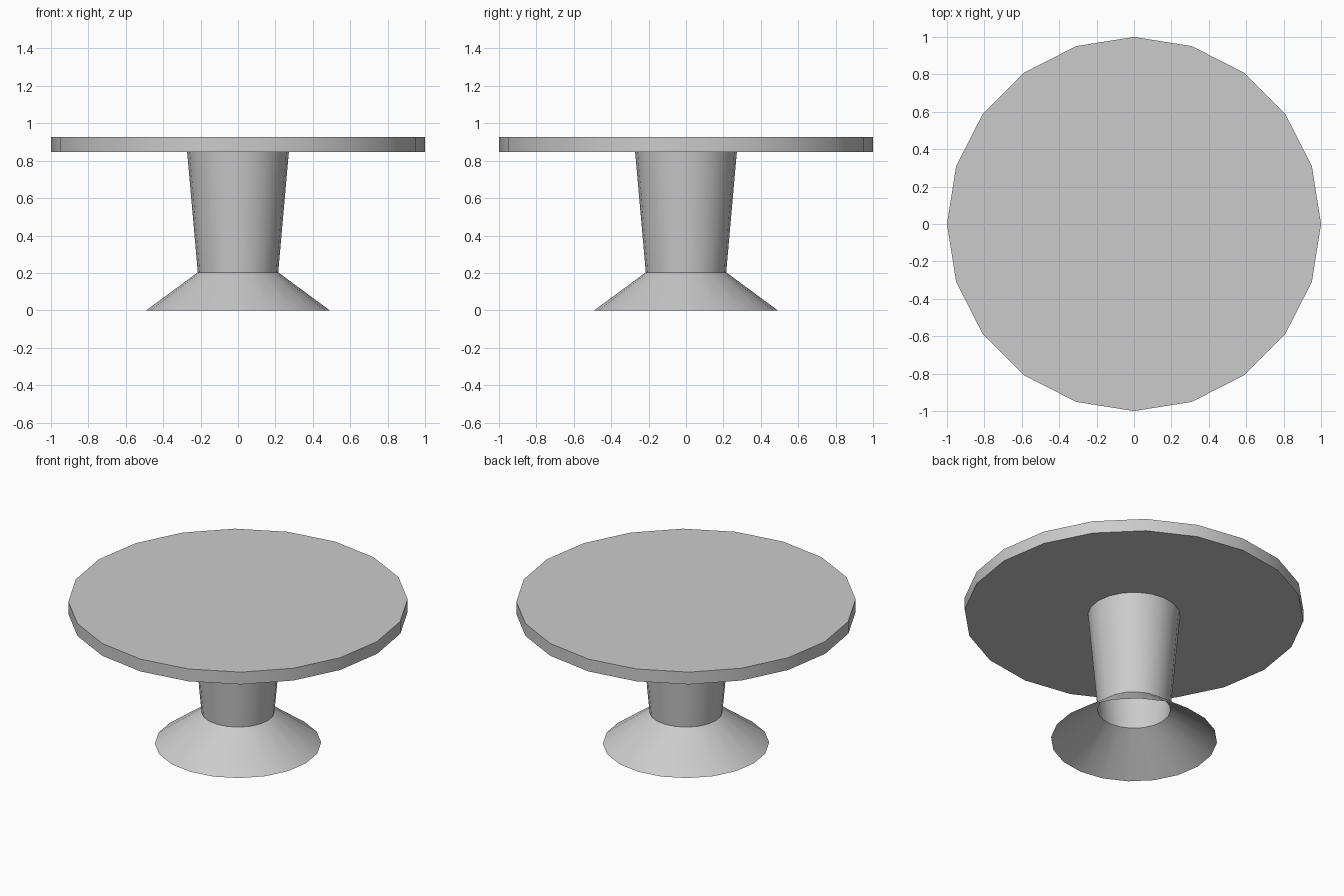
import bpy, bmesh, math

if "Cube" in bpy.data.objects:
    bpy.data.objects.remove(bpy.data.objects["Cube"])

SIDES = 20


def lathe(name, profile, cap=False):
    """Spin (radius, z) pairs around z; optionally cap both ends."""
    bm = bmesh.new()
    rings = []
    for r, z in profile:
        rings.append([bm.verts.new((r * math.cos(2 * math.pi * i / SIDES),
                                    r * math.sin(2 * math.pi * i / SIDES), z))
                      for i in range(SIDES)])
    for low, high in zip(rings, rings[1:]):
        for i in range(SIDES):
            j = (i + 1) % SIDES
            bm.faces.new((low[i], low[j], high[j], high[i]))
    if cap:
        bm.faces.new(rings[0][::-1])
        bm.faces.new(rings[-1])
    mesh = bpy.data.meshes.new(name)
    bm.to_mesh(mesh)
    bm.free()
    obj = bpy.data.objects.new(name, mesh)
    bpy.context.collection.objects.link(obj)
    bpy.ops.object.select_all(action='DESELECT')
    obj.select_set(True)
    bpy.context.view_layer.objects.active = obj
    bpy.ops.object.shade_smooth_by_angle(angle=math.radians(30))
    return obj


# Round tabletop slab
lathe("tabletop", [(1.0, 0.847), (1.0, 0.927)], cap=True)

# Hollow pedestal: flared foot, narrow neck, column widening to the top
lathe("pedestal", [(0.49, 0.0), (0.215, 0.203), (0.272, 0.847)])
